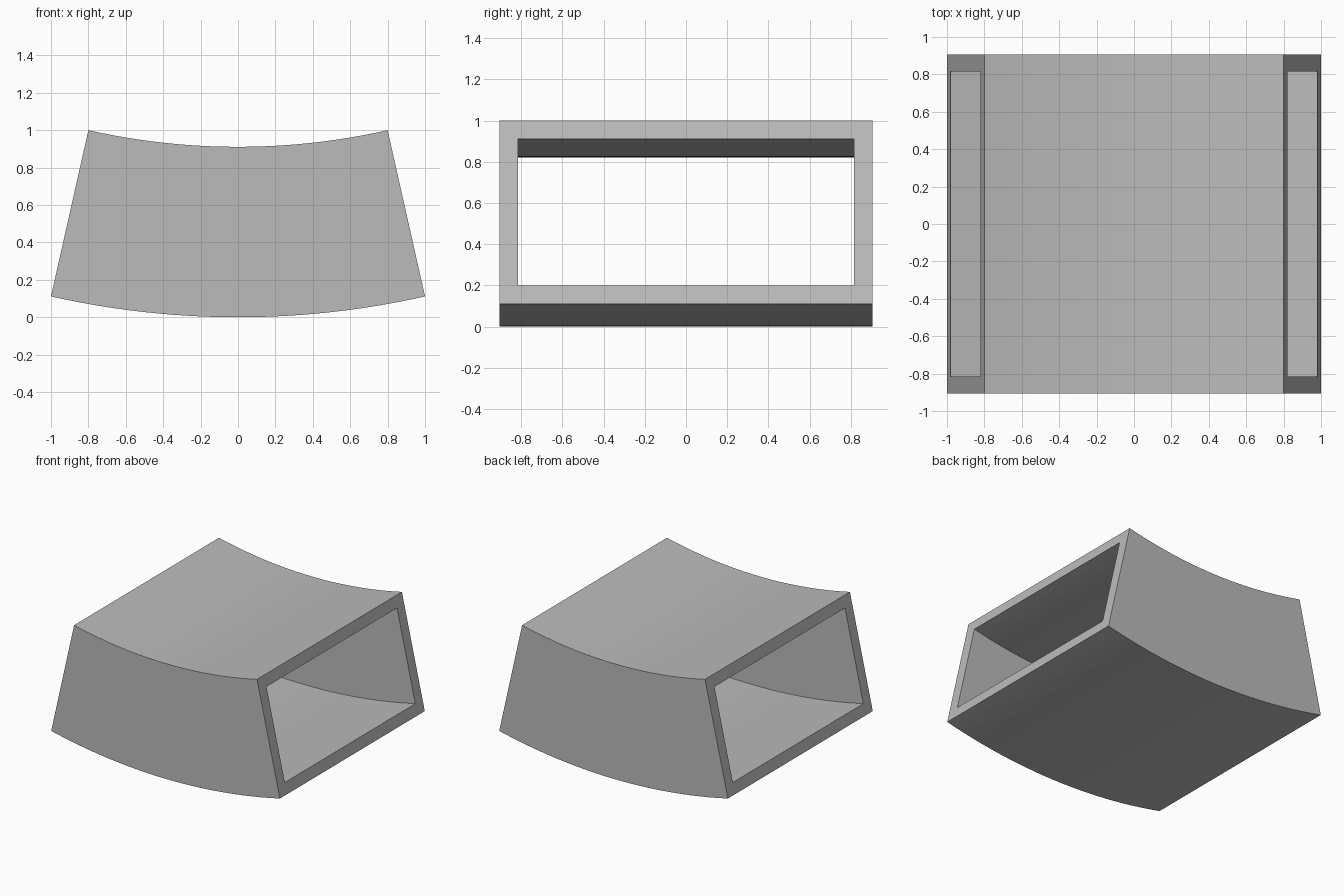
import bpy, bmesh, math

if "Cube" in bpy.data.objects:
    bpy.data.objects.remove(bpy.data.objects["Cube"])

SEGMENTS = 24
C = 1.6 / 1.64                      # cosine of the half angle of the bend
HALF = math.acos(C)
R_OUT = 1 / math.sin(HALF)          # underside radius
R_IN = 0.8 * R_OUT                  # upper side radius
CENTRE_Z = R_OUT
WALL = 0.09
HALF_Y = 0.905

grey = bpy.data.materials.new("plain grey")
grey.diffuse_color = (0.5, 0.5, 0.5, 1)
grey.use_nodes = True
grey.node_tree.nodes["Principled BSDF"].inputs["Base Color"].default_value = grey.diffuse_color

# Cross-section of the duct as (radius, y): outer loop then inner loop
def rectangle(inset):
    lo, hi, y = R_IN + inset, R_OUT - inset, HALF_Y - inset
    return [(hi, -y), (hi, y), (lo, y), (lo, -y)]

section = rectangle(0) + rectangle(WALL)

# Sweep the section along the arc
bm = bmesh.new()
rings = []
for i in range(SEGMENTS + 1):
    a = -HALF + 2 * HALF * i / SEGMENTS
    rings.append([bm.verts.new((r * math.sin(a), y, CENTRE_Z - r * math.cos(a)))
                  for r, y in section])

# Outer and inner walls
for a, b in zip(rings, rings[1:]):
    for base in (0, 4):
        for k in range(4):
            n = base + (k + 1) % 4
            k += base
            bm.faces.new((a[k], a[n], b[n], b[k]))

# Frame-shaped rims at the open ends
for ring in (rings[0], rings[-1]):
    for k in range(4):
        n = (k + 1) % 4
        bm.faces.new((ring[k], ring[n], ring[4 + n], ring[4 + k]))

bmesh.ops.recalc_face_normals(bm, faces=bm.faces)
mesh = bpy.data.meshes.new("curved_duct")
bm.to_mesh(mesh)
bm.free()
mesh.materials.append(grey)
duct = bpy.data.objects.new("curved_duct", mesh)
bpy.context.collection.objects.link(duct)
